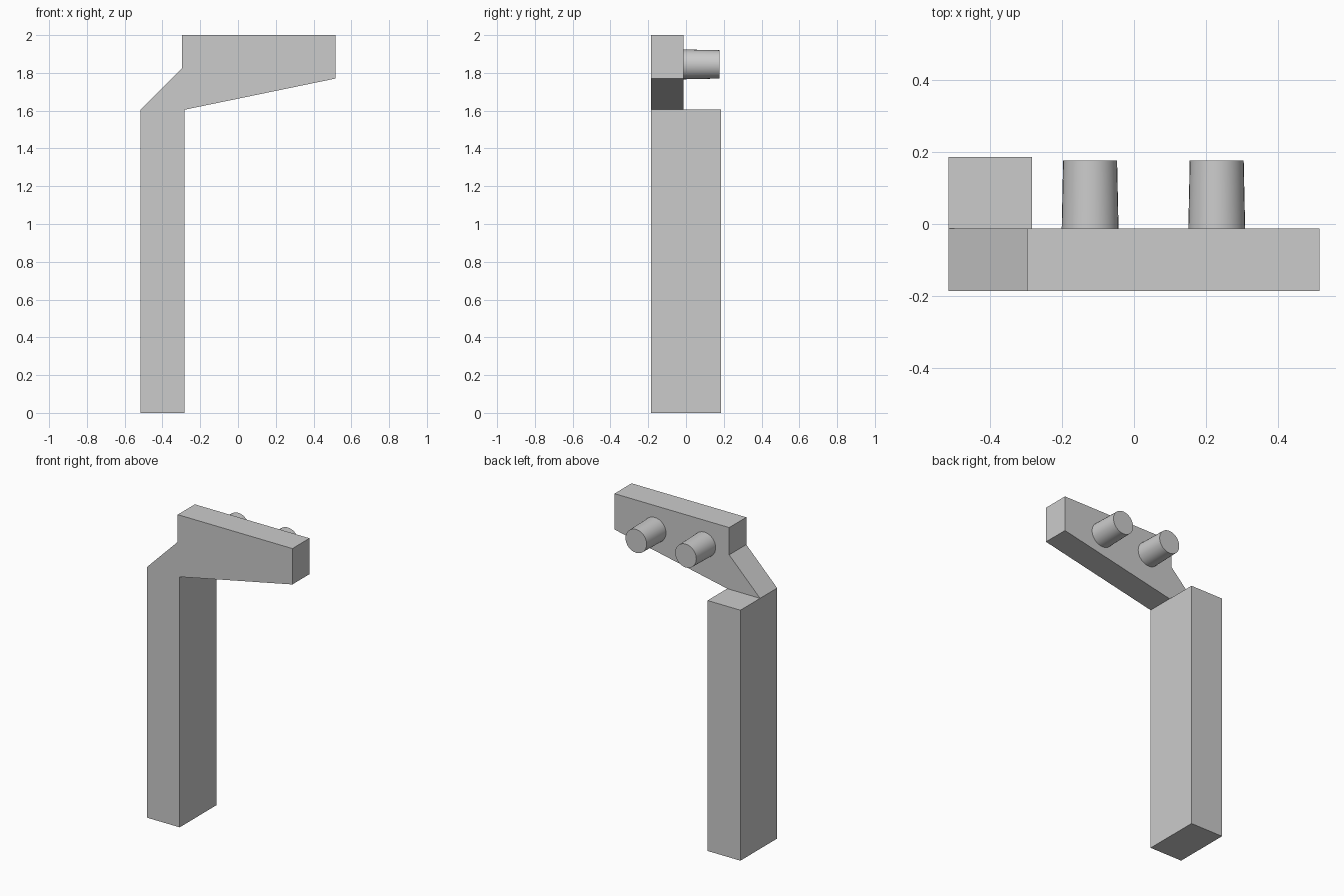
import bpy
import bmesh
from math import pi
from mathutils import Matrix

cube = bpy.data.objects.get("Cube")
if cube:
    bpy.data.objects.remove(cube, do_unlink=True)

grey = bpy.data.materials.new("plain_grey")
grey.use_nodes = True
colour = (0.6, 0.6, 0.6, 1)
grey.diffuse_color = colour
grey.node_tree.nodes["Principled BSDF"].inputs["Base Color"].default_value = colour

FRONT, BACK = -0.186, 0.186
BRACKET_BACK = -0.013


def finish(bm, name):
    bmesh.ops.recalc_face_normals(bm, faces=bm.faces)
    mesh = bpy.data.meshes.new(name)
    bm.to_mesh(mesh)
    bm.free()
    mesh.materials.append(grey)
    obj = bpy.data.objects.new(name, mesh)
    bpy.context.collection.objects.link(obj)
    return obj


def extrude_profile(name, profile, y0, y1):
    """Extrude an x-z outline along y."""
    bm = bmesh.new()
    face = bm.faces.new([bm.verts.new((x, y0, z)) for x, z in profile])
    out = bmesh.ops.extrude_face_region(bm, geom=[face])["geom"]
    verts = [v for v in out if isinstance(v, bmesh.types.BMVert)]
    bmesh.ops.translate(bm, verts=verts, vec=(0, y1 - y0, 0))
    return finish(bm, name)


def peg(name, x, z, y0, y1):
    """Slightly tapered round peg pointing backwards."""
    bm = bmesh.new()
    place = Matrix.Translation((x, (y0 + y1) / 2, z)) @ Matrix.Rotation(-pi / 2, 4, "X")
    bmesh.ops.create_cone(bm, cap_ends=True, segments=32, radius1=0.079,
                          radius2=0.075, depth=y1 - y0, matrix=place)
    obj = finish(bm, name)
    bpy.ops.object.select_all(action="DESELECT")
    obj.select_set(True)
    bpy.context.view_layer.objects.active = obj
    bpy.ops.object.shade_smooth_by_angle()


# Square upright
extrude_profile("post", [(-0.516, 0), (-0.283, 0), (-0.283, 1.605), (-0.516, 1.605)],
                FRONT, BACK)

# Tapering arm on the front half of the post
extrude_profile("arm", [(-0.516, 1.605), (-0.283, 1.605), (0.516, 1.77),
                        (0.516, 2), (-0.297, 2), (-0.297, 1.825)],
                FRONT, BRACKET_BACK)

# Two pegs behind the arm
for side, x in (("right", -0.122), ("left", 0.23)):
    peg(side + "_peg", x, 1.845, BRACKET_BACK, 0.177)
